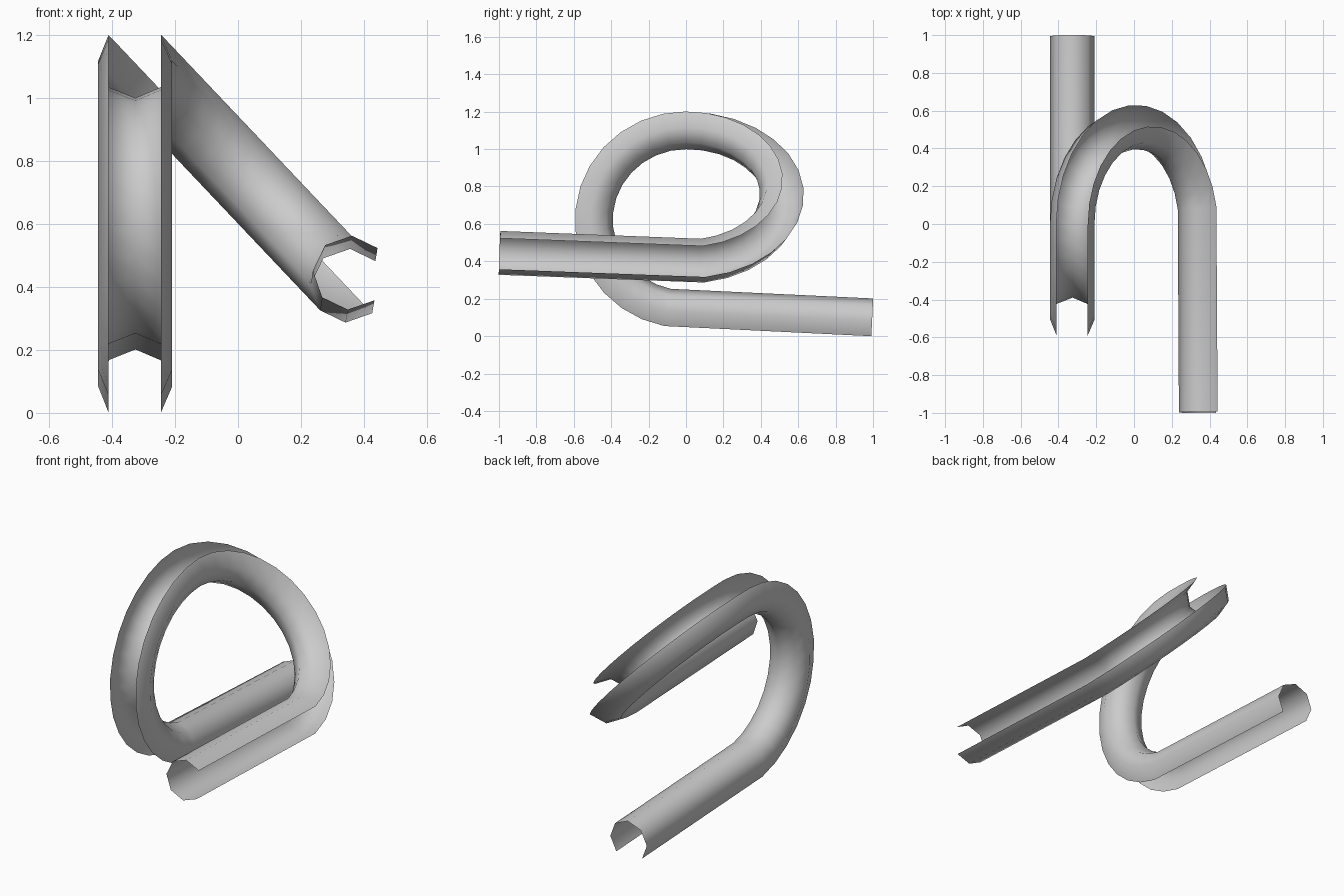
import bpy, bmesh
from math import cos, sin, radians
from mathutils import Vector

if "Cube" in bpy.data.objects:
    bpy.data.objects.remove(bpy.data.objects["Cube"])

R = 0.1175      # channel radius
SEG = 14        # steps per half loop

# Path: straight entry, tilted half loop, upright half loop, straight exit
top = Vector((-0.327, 0, 1.117))
u = (Vector((0.35, 0, 0.402)) - top).normalized()
a = 0.495
mid = top + u * a
path = [Vector((0.355, -0.997, 0.445))]
for i in range(SEG):
    t = radians(10 + 170 * i / SEG)
    path.append(mid + u * (a * cos(t)) + Vector((0, 0.513 * sin(t), 0)))
for i in range(SEG + 1):
    t = radians(168.5 * i / SEG)
    path.append(Vector((-0.327, -0.509 * sin(t), 0.622 + 0.495 * cos(t))))
path.append(Vector((-0.327, 0.995, 0.084)))

# Tangents along the path
n = len(path)
tangents = []
for i in range(n):
    before = (path[i] - path[i - 1]).normalized() if i else Vector()
    after = (path[i + 1] - path[i]).normalized() if i < n - 1 else Vector()
    if i == 0:
        tangents.append(after)
    elif i == n - 1:
        tangents.append(before)
    else:
        tangents.append((before + after).normalized())

# Sweep an open octagon (one corner missing) with a twist-free frame
bm = bmesh.new()
rings = []
opening = Vector((0.9984, 0, -0.057))
for i, (p, t) in enumerate(zip(path, tangents)):
    if i:
        opening = tangents[i - 1].rotation_difference(t) @ opening
    opening = (opening - t * opening.dot(t)).normalized()
    side = t.cross(opening)
    rings.append([bm.verts.new(p + R * (cos(radians(d)) * opening + sin(radians(d)) * side))
                  for d in range(45, 316, 45)])
for r0, r1 in zip(rings, rings[1:]):
    for j in range(6):
        bm.faces.new((r0[j], r0[j + 1], r1[j + 1], r1[j]))
for f in bm.faces:
    f.smooth = True

mesh = bpy.data.meshes.new("looped_channel")
bm.to_mesh(mesh)
bm.free()
obj = bpy.data.objects.new("looped_channel", mesh)
bpy.context.collection.objects.link(obj)
